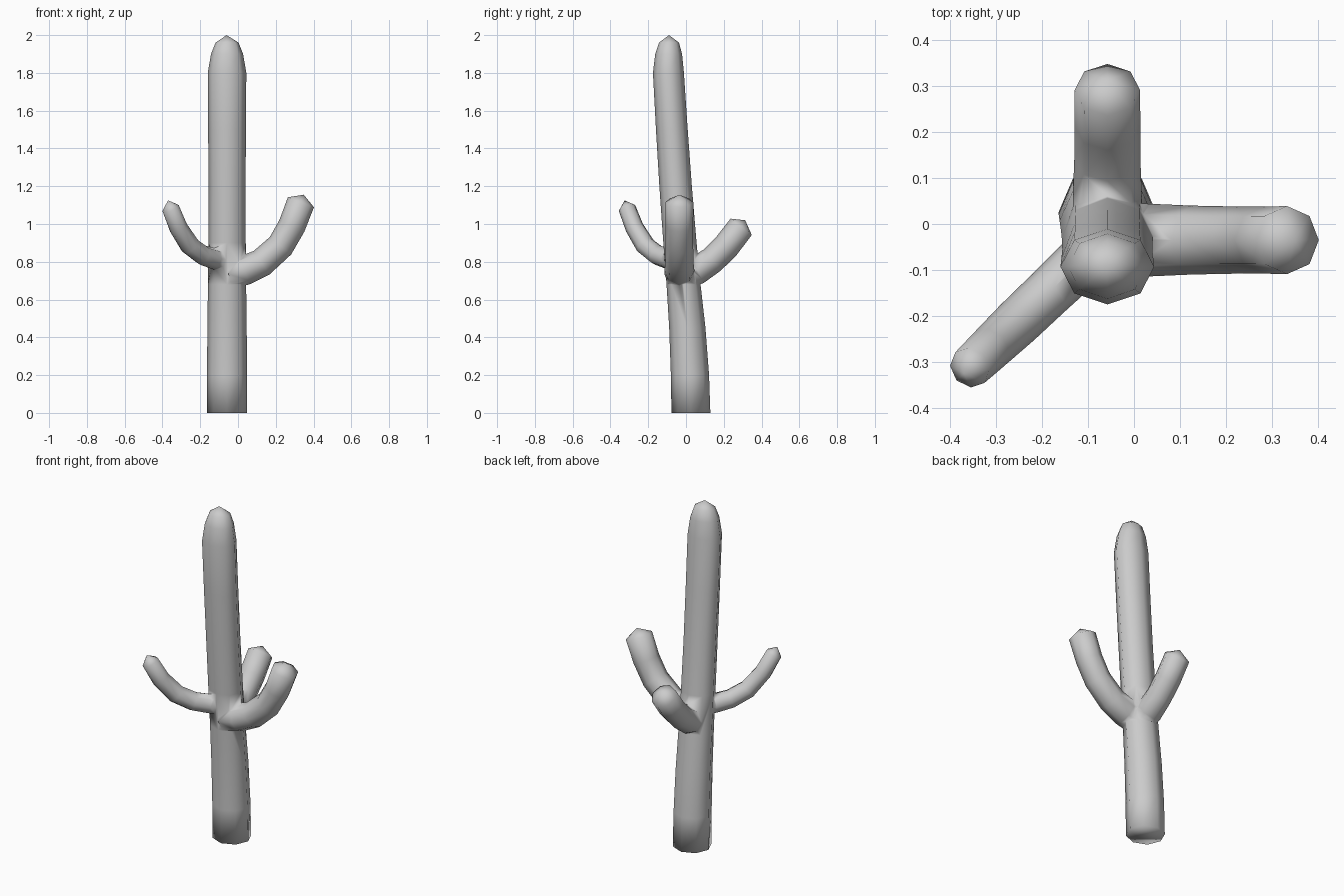
import bpy, bmesh, math
from mathutils import Vector

if "Cube" in bpy.data.objects:
    bpy.data.objects.remove(bpy.data.objects["Cube"])

SIDES = 8

def loft(name, rings, apex):
    """Skin a stack of elliptical rings (centre, u axis, v axis), closing at a tip point."""
    bm = bmesh.new()
    loops = []
    for c, u, v in rings:
        loops.append([bm.verts.new(c + u * math.cos(2 * math.pi * i / SIDES)
                                   + v * math.sin(2 * math.pi * i / SIDES)) for i in range(SIDES)])
    for a, b in zip(loops, loops[1:]):
        for i in range(SIDES):
            j = (i + 1) % SIDES
            bm.faces.new((a[i], a[j], b[j], b[i]))
    bm.faces.new(loops[0][::-1])
    tip = bm.verts.new(apex)
    for i in range(SIDES):
        bm.faces.new((loops[-1][i], loops[-1][(i + 1) % SIDES], tip))
    bmesh.ops.recalc_face_normals(bm, faces=bm.faces)
    me = bpy.data.meshes.new(name)
    bm.to_mesh(me)
    bm.free()
    ob = bpy.data.objects.new(name, me)
    bpy.context.collection.objects.link(ob)
    return ob

def arm(name, origin, heading, path, apex):
    """Arm curving upward; path holds (distance out, height, radius)."""
    out = Vector((heading[0], heading[1], 0)).normalized()
    up = Vector((0, 0, 1))
    side = up.cross(out)
    place = lambda d, z: Vector((origin[0], origin[1], 0)) + out * d + up * z
    pts = [place(d, z) for d, z, r in path]
    rings = []
    for i, p in enumerate(pts):
        t = (pts[min(i + 1, len(pts) - 1)] - pts[max(i - 1, 0)]).normalized()
        r = path[i][2]
        rings.append((p, side * r, t.cross(side) * r))
    return loft(name, rings, place(*apex))

# Leaning trunk: (y centre, z, x radius, y radius)
trunk_rows = [(0.026, 0, 0.106, 0.103), (0.021, 0.2, 0.106, 0.101), (0.007, 0.45, 0.104, 0.096),
              (-0.013, 0.68, 0.101, 0.090), (-0.032, 0.9, 0.099, 0.088), (-0.055, 1.2, 0.098, 0.086),
              (-0.075, 1.5, 0.1, 0.084), (-0.093, 1.8, 0.102, 0.082), (-0.092, 1.9, 0.085, 0.071),
              (-0.09, 1.96, 0.061, 0.053)]
trunk = loft("cactus_trunk",
             [(Vector((-0.058, y, z)), Vector((rx, 0, 0)), Vector((0, ry, 0)))
              for y, z, rx, ry in trunk_rows], Vector((-0.06, -0.09, 2.0)))

# Three upturned arms
arms = [
    arm("right_arm", (-0.05, -0.035), (1, 0),
        [(0, 0.735, 0.08), (0.085, 0.755, 0.079), (0.175, 0.795, 0.075), (0.275, 0.885, 0.073),
         (0.335, 0.99, 0.073), (0.383, 1.115, 0.074)], (0.398, 1.155)),
    arm("back_arm", (-0.058, -0.02), (0, 1),
        [(0, 0.725, 0.075), (0.08, 0.755, 0.075), (0.16, 0.81, 0.072),
         (0.235, 0.885, 0.072), (0.312, 0.985, 0.071)], (0.333, 1.02)),
    arm("left_arm", (-0.06, -0.03), (-0.305, -0.29),
        [(0, 0.81, 0.058), (0.09, 0.815, 0.056), (0.175, 0.835, 0.054), (0.268, 0.885, 0.053),
         (0.352, 0.98, 0.049), (0.41, 1.085, 0.046)], (0.428, 1.125)),
]

# Fuse arms into the trunk
bpy.context.view_layer.objects.active = trunk
for a in arms:
    m = trunk.modifiers.new("join_" + a.name, 'BOOLEAN')
    m.operation = 'UNION'
    m.solver = 'EXACT'
    m.object = a
    bpy.ops.object.modifier_apply(modifier=m.name)
for a in arms:
    bpy.data.objects.remove(a)

for p in trunk.data.polygons:
    p.use_smooth = True
trunk.name = "cactus"
